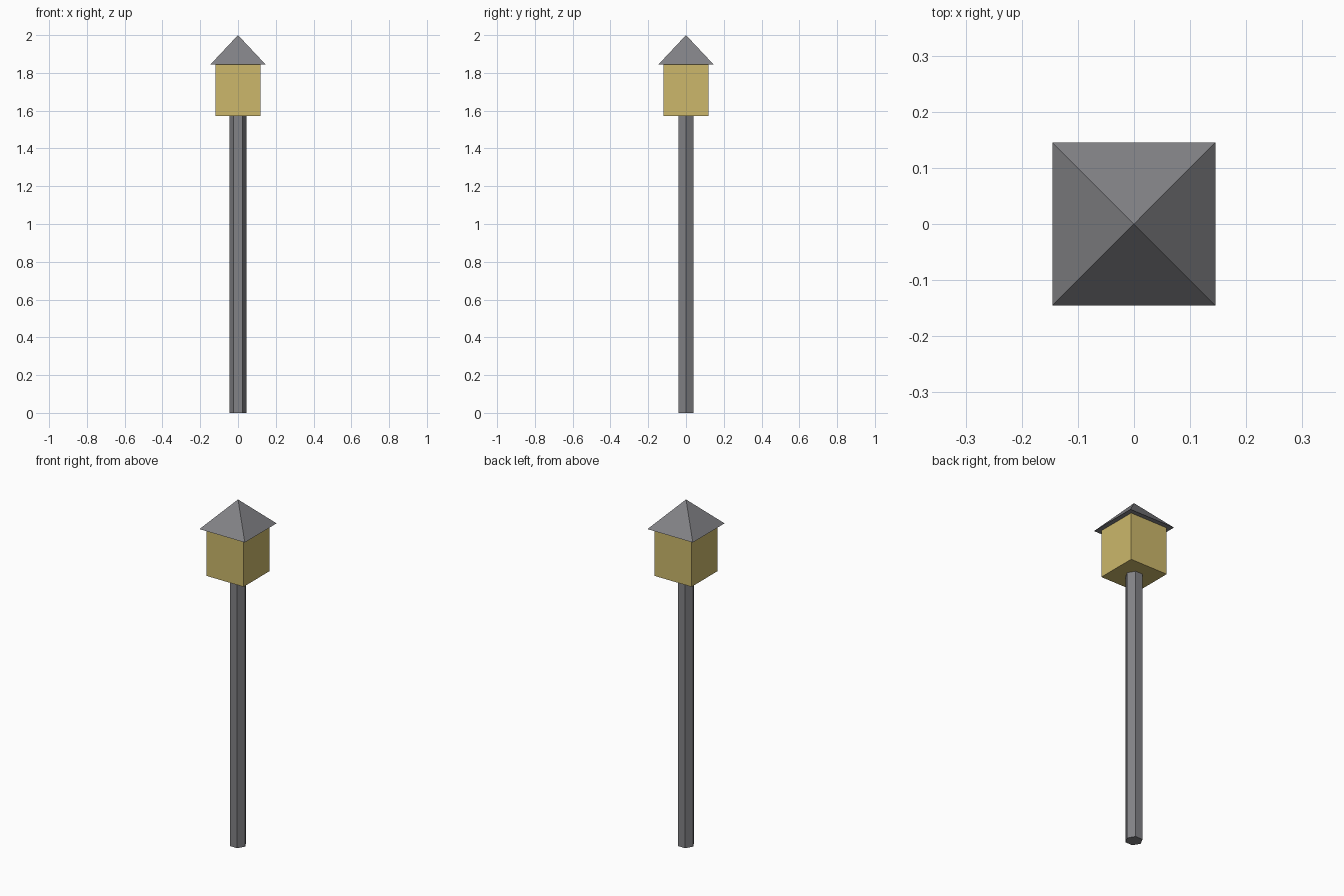
import bpy
import math

if "Cube" in bpy.data.objects:
    bpy.data.objects.remove(bpy.data.objects["Cube"])


def material(name, srgb):
    m = bpy.data.materials.new(name)
    lin = [c / 12.92 if c <= 0.04045 else ((c + 0.055) / 1.055) ** 2.4 for c in srgb]
    m.diffuse_color = (*lin, 1.0)
    m.use_nodes = True
    m.node_tree.nodes["Principled BSDF"].inputs["Base Color"].default_value = m.diffuse_color
    return m


def prism(name, sides, r_bottom, r_top, z0, z1, turn, mat):
    """Flat-shaded prism or pyramid standing between heights z0 and z1."""
    bpy.ops.mesh.primitive_cone_add(vertices=sides, radius1=r_bottom, radius2=r_top,
                                    depth=z1 - z0, location=(0, 0, (z0 + z1) / 2),
                                    rotation=(0, 0, turn))
    ob = bpy.context.object
    ob.name = name
    bpy.ops.object.transform_apply(location=False, rotation=True, scale=True)
    ob.data.materials.append(mat)
    return ob


grey = material("metal grey", (0.51, 0.51, 0.525))
gold = material("lamp gold", (0.80, 0.72, 0.42))

POST_TOP, ROOF_BASE, TOP = 1.571, 1.845, 2.0
CORNER = math.sqrt(2)

# Hexagonal post with a flat side facing the front
prism("post", 6, 0.046, 0.046, 0, POST_TOP, math.radians(30), grey)

# Square lamp box
prism("lamp_box", 4, 0.119 * CORNER, 0.119 * CORNER, POST_TOP, ROOF_BASE, math.radians(45), gold)

# Pyramid roof overhanging the box
prism("roof", 4, 0.1455 * CORNER, 0, ROOF_BASE, TOP, math.radians(45), grey)
